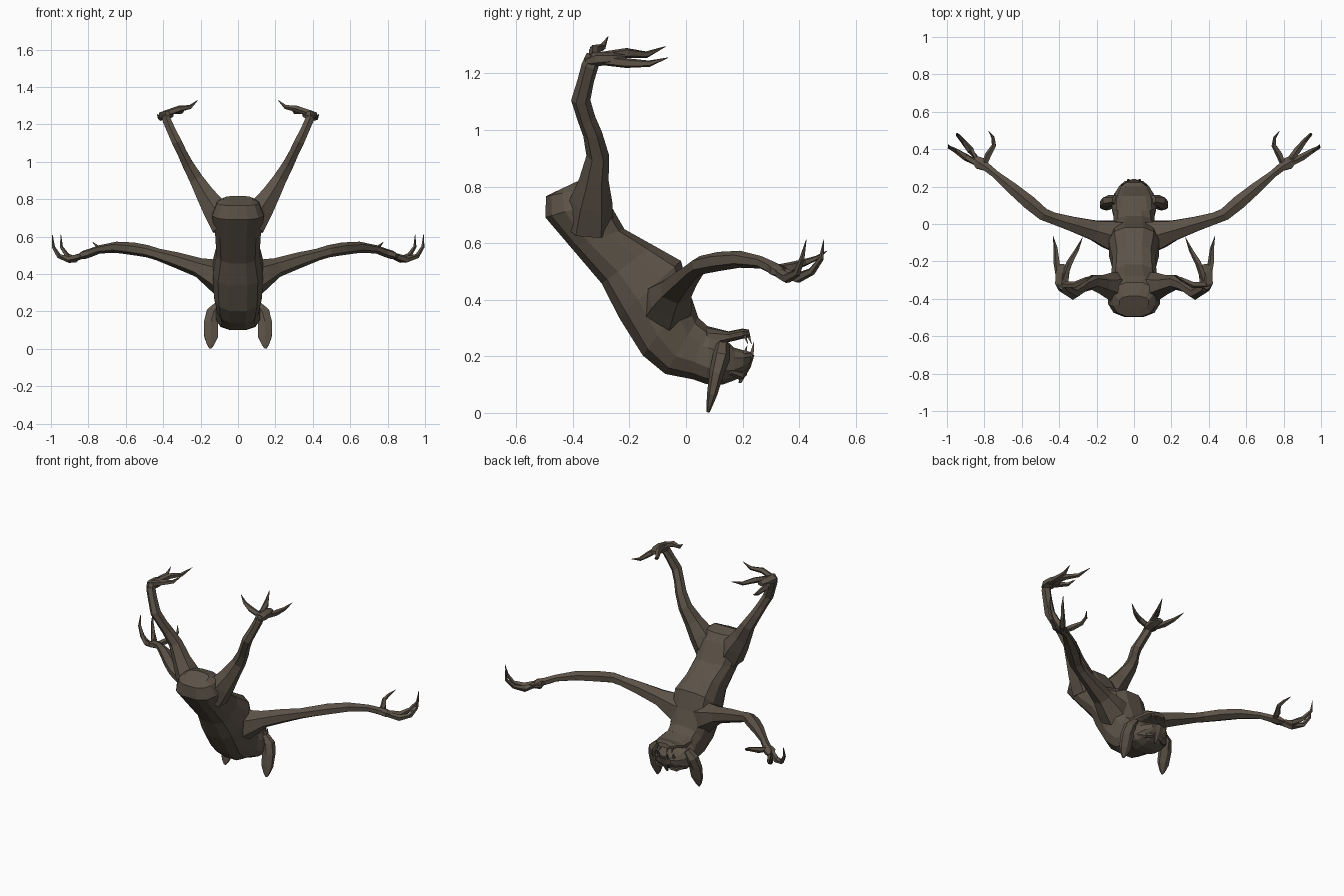
import bpy, bmesh, math
from mathutils import Vector as V

hide = bpy.data.materials.new("dark brown hide")
hide.diffuse_color = (0.107, 0.086, 0.064, 1)


def loft(name, rings):
    """Skin a list of closed rings (lists of vectors) and cap both ends."""
    bm = bmesh.new()
    rows = [[bm.verts.new(p) for p in r] for r in rings]
    n = len(rows[0])
    for a, b in zip(rows, rows[1:]):
        for i in range(n):
            j = (i + 1) % n
            bm.faces.new((a[i], a[j], b[j], b[i]))
    bm.faces.new(rows[0])
    bm.faces.new(rows[-1])
    bmesh.ops.recalc_face_normals(bm, faces=bm.faces)
    me = bpy.data.meshes.new(name)
    bm.to_mesh(me)
    bm.free()
    me.materials.append(hide)
    ob = bpy.data.objects.new(name, me)
    bpy.context.collection.objects.link(ob)
    return ob


def ring(c, u, v, n=10, boxy=0.8):
    """Rounded section with half axes u and v."""
    out = []
    for i in range(n):
        a = 2 * math.pi * (i + 0.5) / n
        ca, sa = math.cos(a), math.sin(a)
        out.append(c + u * math.copysign(abs(ca) ** boxy, ca)
                   + v * math.copysign(abs(sa) ** boxy, sa))
    return out


def body(name, sections, n=12, boxy=0.75):
    """Sections: back y, z, belly y, z, half width."""
    rings = []
    for y0, z0, y1, z1, w in sections:
        a, b = V((0, y0, z0)), V((0, y1, z1))
        rings.append(ring((a + b) / 2, V((w, 0, 0)), (b - a) / 2, n, boxy))
    return loft(name, rings)


def tube(name, pts, ref, side, n=6):
    """Points: x, y, z, radius across, radius along ref. Mirrored by side."""
    c = [V((p[0] * side, p[1], p[2])) for p in pts]
    rings = []
    for i, p in enumerate(pts):
        d = (c[min(i + 1, len(c) - 1)] - c[max(i - 1, 0)]).normalized()
        u = d.cross(V(ref)).normalized()
        rings.append(ring(c[i], u * p[3], u.cross(d) * p[4], n, 1))
    return loft(name, rings)


def digit(name, pts, r, ref, side):
    """Thin finger ending in a pointed claw."""
    k = [1.0, 1.15, 0.8, 0.55, 0.06] if len(pts) == 5 else [1, 1, 0.65, 0.06]
    tube(name, [(*p, r * f, r * f) for p, f in zip(pts, k)], ref, side, 5)


# torso, pelvis at the top, running down to the neck
body("torso", [
    (-0.455, 0.785, -0.385, 0.818, 0.08),
    (-0.497, 0.765, -0.31, 0.80, 0.115),
    (-0.50, 0.69, -0.275, 0.755, 0.142),
    (-0.41, 0.585, -0.215, 0.65, 0.125),
    (-0.30, 0.455, -0.115, 0.595, 0.118),
    (-0.24, 0.335, -0.015, 0.54, 0.138),
    (-0.155, 0.20, 0.015, 0.43, 0.132),
    (-0.075, 0.135, 0.045, 0.34, 0.115),
    (0.03, 0.115, 0.08, 0.305, 0.11)])

# upside down skull and jaw, facing +y
body("skull", [
    (0.0, 0.125, 0.05, 0.31, 0.105),
    (0.07, 0.10, 0.085, 0.29, 0.122),
    (0.13, 0.098, 0.135, 0.265, 0.12),
    (0.175, 0.115, 0.17, 0.232, 0.10),
    (0.20, 0.135, 0.205, 0.222, 0.082),
    (0.225, 0.165, 0.232, 0.215, 0.05)])
body("jaw", [
    (0.08, 0.22, 0.07, 0.308, 0.10),
    (0.15, 0.25, 0.15, 0.288, 0.095),
    (0.20, 0.262, 0.20, 0.298, 0.072),
    (0.228, 0.268, 0.222, 0.294, 0.04)], 10)
body("nose_leaf", [
    (0.205, 0.20, 0.242, 0.205, 0.03),
    (0.20, 0.165, 0.228, 0.16, 0.026),
    (0.185, 0.105, 0.195, 0.105, 0.006)], 6)

for s, tag in ((-1, "left"), (1, "right")):
    # ears: flattened leaves pointing down
    tube(tag + "_ear", [
        (0.10, 0.13, 0.24, 0.022, 0.025),
        (0.132, 0.125, 0.195, 0.042, 0.032),
        (0.144, 0.108, 0.14, 0.044, 0.026),
        (0.144, 0.092, 0.065, 0.042, 0.018),
        (0.147, 0.082, 0.022, 0.022, 0.010),
        (0.148, 0.078, 0.002, 0.006, 0.005)], (0, 1, 0), s)
    # brow, eye and teeth
    tube(tag + "_brow", [(0.03, 0.205, 0.14, 0.012, 0.014),
                         (0.065, 0.19, 0.132, 0.02, 0.016),
                         (0.10, 0.155, 0.145, 0.01, 0.01)], (0, 0, 1), s)
    for k, (x, y, z, tip) in enumerate((
            (0.03, 0.232, 0.205, 0.25), (0.06, 0.208, 0.21, 0.238))):
        tube(f"{tag}_upper_fang_{k}", [(x, y, z, 0.010, 0.010),
             (x, y + 0.008, tip, 0.001, 0.001)], (0, 1, 0), s, 4)
    for k, (x, y) in enumerate(((0.025, 0.22), (0.052, 0.207))):
        tube(f"{tag}_lower_fang_{k}", [(x, y, 0.275, 0.008, 0.008),
             (x, y + 0.012, 0.243, 0.001, 0.001)], (0, 1, 0), s, 4)

    # arm from the chest to the wrist and palm
    tube(tag + "_arm", [
        (0.06, -0.075, 0.37, 0.10, 0.11),
        (0.14, -0.055, 0.405, 0.085, 0.078),
        (0.21, -0.035, 0.435, 0.062, 0.052),
        (0.33, 0.0, 0.475, 0.045, 0.042),
        (0.43, 0.03, 0.505, 0.036, 0.032),
        (0.485, 0.052, 0.522, 0.038, 0.033),
        (0.56, 0.115, 0.535, 0.043, 0.034),
        (0.65, 0.19, 0.543, 0.036, 0.030),
        (0.74, 0.265, 0.532, 0.023, 0.022),
        (0.79, 0.305, 0.513, 0.026, 0.023),
        (0.825, 0.325, 0.502, 0.038, 0.023),
        (0.85, 0.345, 0.492, 0.026, 0.014)], (0, 0, 1), s)
    digit(tag + "_outer_finger", [
        (0.82, 0.315, 0.502), (0.90, 0.358, 0.477), (0.957, 0.393, 0.495),
        (0.988, 0.41, 0.545), (0.992, 0.425, 0.612)], 0.017, (0.5, -0.8, 0.1), s)
    digit(tag + "_inner_finger", [
        (0.82, 0.325, 0.502), (0.875, 0.395, 0.477), (0.915, 0.445, 0.50),
        (0.945, 0.478, 0.545), (0.947, 0.487, 0.612)], 0.017, (0.5, -0.8, 0.1), s)
    digit(tag + "_thumb", [
        (0.80, 0.315, 0.507), (0.778, 0.37, 0.515), (0.748, 0.42, 0.532),
        (0.753, 0.462, 0.547), (0.778, 0.497, 0.572)], 0.016, (0, 0, 1), s)

    # leg rising from the pelvis to the ankle
    tube(tag + "_leg", [
        (0.07, -0.345, 0.66, 0.085, 0.09),
        (0.125, -0.335, 0.75, 0.075, 0.075),
        (0.175, -0.325, 0.825, 0.057, 0.052),
        (0.225, -0.312, 0.91, 0.042, 0.040),
        (0.268, -0.33, 0.985, 0.034, 0.034),
        (0.295, -0.352, 1.04, 0.030, 0.032),
        (0.327, -0.372, 1.105, 0.030, 0.034),
        (0.36, -0.354, 1.175, 0.027, 0.029),
        (0.382, -0.34, 1.225, 0.026, 0.030),
        (0.387, -0.325, 1.262, 0.022, 0.028)], (0, 1, 0), s)
    # foot and three toes pointing to +y
    tube(tag + "_foot", [
        (0.388, -0.355, 1.24, 0.018, 0.014),
        (0.387, -0.32, 1.25, 0.040, 0.026),
        (0.382, -0.26, 1.253, 0.042, 0.021),
        (0.38, -0.215, 1.253, 0.022, 0.012)], (0, 0, 1), s)
    digit(tag + "_outer_toe", [
        (0.395, -0.31, 1.248), (0.412, -0.21, 1.236), (0.418, -0.13, 1.234),
        (0.433, -0.064, 1.255)], 0.018, (0, 0, 1), s)
    digit(tag + "_inner_toe", [
        (0.375, -0.30, 1.258), (0.345, -0.21, 1.272), (0.305, -0.14, 1.266),
        (0.275, -0.072, 1.295)], 0.018, (0, 0, 1), s)
    digit(tag + "_rear_toe", [
        (0.385, -0.325, 1.258), (0.315, -0.325, 1.283), (0.255, -0.295, 1.293),
        (0.214, -0.275, 1.33)], 0.018, (0, 0, 1), s)
